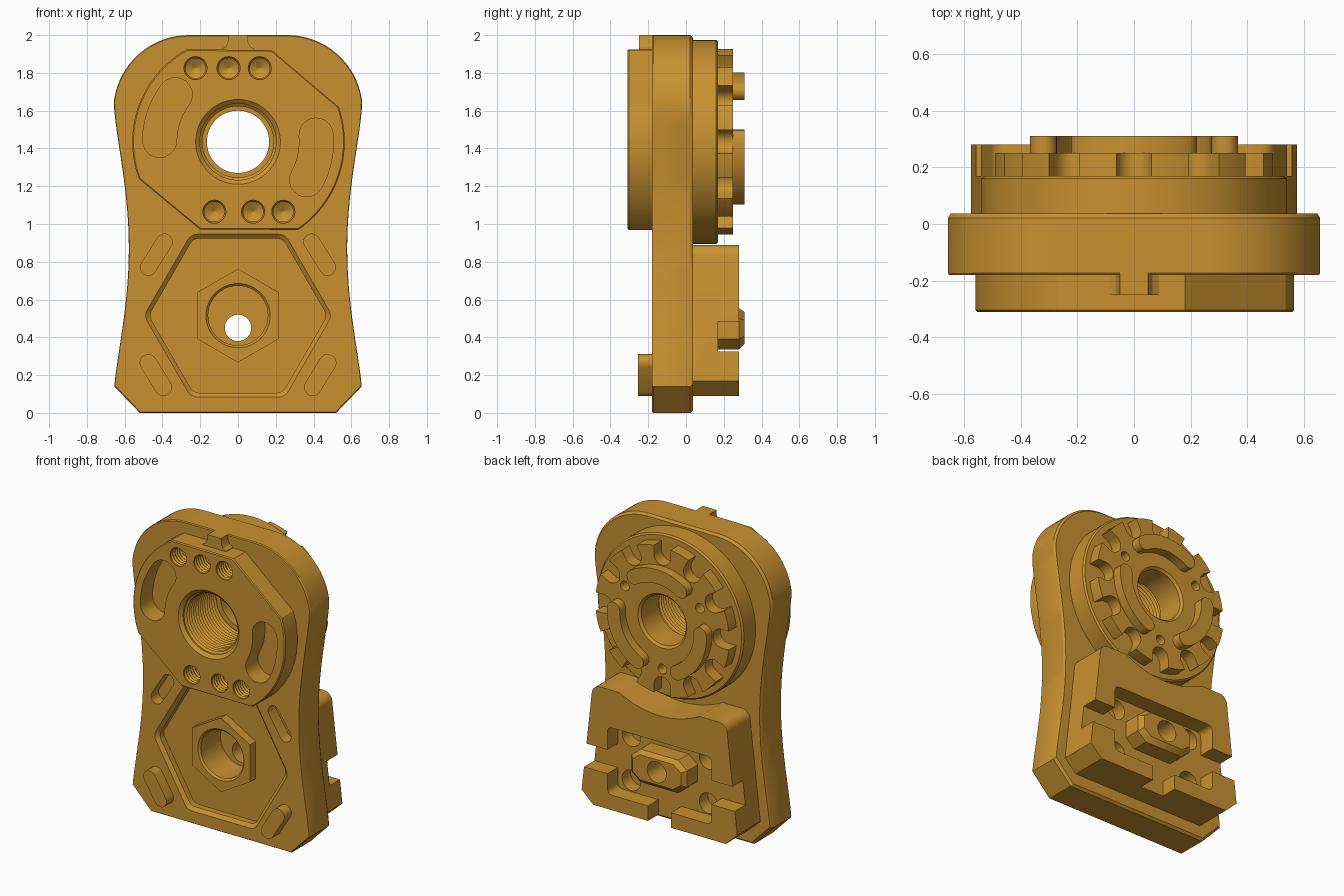
import bpy, bmesh
from math import sin, cos, pi, radians, sqrt
from mathutils import Vector

old = bpy.data.objects.get("Cube")
if old:
    bpy.data.objects.remove(old, do_unlink=True)

COLOUR = (0.58, 0.285, 0.03, 1)
gold = bpy.data.materials.new("golden_orange")
gold.use_nodes = True
gold.diffuse_color = COLOUR
gold.node_tree.nodes["Principled BSDF"].inputs["Base Color"].default_value = COLOUR

DIAL = (0, 1.435)      # centre of the round parts
HEX = (0, 0.515)       # centre of the hexagonal parts
FOOT = (0, 0.45)       # centre of the lower through hole


# ---- outline helpers, all in the x-z plane ----
def arc(c, r, a0, a1, n=16):
    return [(c[0] + r * cos(radians(a0 + (a1 - a0) * i / n)),
             c[1] + r * sin(radians(a0 + (a1 - a0) * i / n))) for i in range(n + 1)]


def circle(c, r, n=64):
    return arc(c, r, 0, 360, n)[:-1]


def hexagon(c, r, turn=0):
    return arc(c, r, turn, turn + 360, 6)[:-1]


def polar(c, r, a):
    return (c[0] + r * cos(radians(a)), c[1] + r * sin(radians(a)))


def capsule(p, q, r):
    d = Vector(q) - Vector(p)
    a = Vector((1, 0)).angle_signed(d) * -180 / pi
    return arc(q, r, a - 90, a + 90, 10) + arc(p, r, a + 90, a + 270, 10)


def arc_slot(c, r, w, a0, a1):
    h = w / 2
    return (arc(c, r + h, a0, a1, 20) + arc(polar(c, r, a1), h, a1, a1 + 180, 10)[1:-1]
            + arc(c, r - h, a1, a0, 20) + arc(polar(c, r, a0), h, a0 + 180, a0 + 360, 10)[1:-1])


def rect(x0, x1, z0, z1):
    return [(x0, z0), (x1, z0), (x1, z1), (x0, z1)]


def mirrored(half):
    return half + [(-x, z) for x, z in reversed(half)]


def rounded(pts, r, n=5):
    out = []
    for i, p in enumerate(pts):
        p = Vector(p)
        a = (Vector(pts[i - 1]) - p).normalized()
        b = (Vector(pts[(i + 1) % len(pts)]) - p).normalized()
        t = r / math_tan(a.angle(b) / 2)
        for k in range(n + 1):
            s = k / n
            out.append(tuple(p + a * t * (1 - s) ** 2 + b * t * s ** 2))
    return out


def math_tan(a):
    return sin(a) / cos(a)


def scaled(pts, c, k):
    return [(c[0] + (x - c[0]) * k, c[1] + (z - c[1]) * k) for x, z in pts]


# ---- solid helpers ----
def loft(name, *sections):
    bm = bmesh.new()
    rings = [[bm.verts.new((x, y, z)) for x, z in pts] for pts, y in sections]
    for a, b in zip(rings, rings[1:]):
        for i in range(len(a)):
            bm.faces.new((a[i - 1], a[i], b[i], b[i - 1]))
    bm.faces.new(rings[0])
    bm.faces.new(rings[-1])
    bmesh.ops.recalc_face_normals(bm, faces=bm.faces)
    me = bpy.data.meshes.new(name)
    bm.to_mesh(me)
    bm.free()
    me.materials.append(gold)
    ob = bpy.data.objects.new(name, me)
    bpy.context.collection.objects.link(ob)
    return ob


def prism(name, pts, y0, y1):
    return loft(name, (pts, y0), (pts, y1))


def turned(name, c, profile, n=48):
    return loft(name, *[(circle(c, r, n), y) for r, y in profile])


def cut(cutter, *targets):
    cutter.hide_render = True
    for ob in targets:
        mod = ob.modifiers.new("cut", "BOOLEAN")
        mod.operation, mod.solver, mod.object = "DIFFERENCE", "EXACT", cutter
        deps = bpy.context.evaluated_depsgraph_get()
        me = bpy.data.meshes.new_from_object(ob.evaluated_get(deps))
        ob.modifiers.clear()
        ob.data = me
    bpy.data.objects.remove(cutter, do_unlink=True)


def thread(r, y0, y1, turns, depth):
    step = (y1 - y0) / turns
    pts = []
    for i in range(turns):
        pts += [(r, y0 + i * step), (r - depth, y0 + (i + 0.5) * step)]
    return pts + [(r, y1)]


# ---- main plate with waisted sides ----
side = [(0.655 - 0.077 * sin(pi * i / 24) ** 1.2, 0.14 + 1.46 * i / 24) for i in range(25)]
outline = mirrored([(0.52, 0)] + side + arc((0.26, 1.6), 0.4, 8, 90, 16))
inner = scaled(outline, (0, 1), 0.986)
trim = scaled(outline, (0, 1), 0.995)
plate = loft("main_plate", (trim, -0.18), (outline, -0.173), (outline, 0.022), (inner, 0.037))

# ---- front disc with four flats, and the top tab ----
flat_disc = (arc(DIAL, 0.565, -55.5, 19, 24) + [(0.18, 1.92)]
             + arc(DIAL, 0.56, 119, 200.5, 24) + [(-0.2, 0.97)])
disc = loft("front_disc", (scaled(flat_disc, DIAL, 0.988), -0.31),
            (flat_disc, -0.303), (flat_disc, -0.17))
prism("top_tab", mirrored([(0.09, 1.9), (0.088, 1.925), (0.065, 1.94),
                           (0.052, 1.965), (0.05, 2.0)]), -0.25, -0.17)

# ---- back disc, toothed ring and raised arcs ----
back_disc = turned("back_disc", DIAL, [(0.54, 0.02), (0.54, 0.16), (0.53, 0.17)], 96)
ring = turned("toothed_ring", DIAL, [(0.495, 0.16), (0.495, 0.25)], 96)
for i in range(12):
    a = 30 * i
    notch = capsule(polar(DIAL, 0.435, a), polar(DIAL, 0.65, a), 0.062)
    cut(prism("notch", notch, 0.17, 0.3), ring)
for i, a in enumerate((90, 210, 330)):
    prism("raised_arc_%d" % (i + 1), arc_slot(DIAL, 0.32, 0.095, a - 33, a + 33), 0.24, 0.31)
    hole = [(0.032, 0.3), (0.032, 0.1), (0.002, 0.08)]
    cut(turned("pin_hole", polar(DIAL, 0.32, a + 60), hole, 20), ring, back_disc)

# ---- threaded bore through the discs ----
bore = ([(0.23, -0.32), (0.23, -0.315), (0.202, -0.29)]
        + thread(0.202, -0.28, 0.05, 14, 0.014)
        + [(0.165, 0.051), (0.165, 0.235), (0.185, 0.255), (0.185, 0.35)])
cut(turned("bore", DIAL, bore, 64), disc, plate, back_disc, ring)

# ---- kidney pockets and small threaded holes in the front disc ----
for a0, a1 in ((143, 179), (-29, 5)):
    cut(prism("kidney", arc_slot(DIAL, 0.415, 0.18, a0, a1), -0.4, -0.1), disc)
for x, z in ((-0.225, 1.825), (-0.05, 1.825), (0.115, 1.825),
             (-0.125, 1.065), (0.08, 1.065), (0.24, 1.065)):
    small = [(0.061, -0.33)] + thread(0.061, -0.3, -0.12, 8, 0.008) + [(0.002, -0.085)]
    cut(turned("small_hole", (x, z), small, 24), disc, plate)

# ---- hexagonal recess and nut-shaped boss on the front ----
recess = rounded(hexagon(HEX, 0.472), 0.06)
wide = scaled(recess, HEX, 1.08)
cut(loft("recess", (wide, -0.22), (wide, -0.19), (scaled(recess, HEX, 1.055), -0.18),
         (recess, -0.16), (recess, -0.12)), plate)
boss = prism("hexagonal_boss", hexagon(HEX, 0.248, 30), -0.18, -0.11)

# ---- slanted slots above and slanted pads below ----
for s, word in ((1, "left"), (-1, "right")):
    slot = capsule((s * 0.475, 0.77), (s * 0.39, 0.905), 0.042)
    cut(prism("slot", slot, -0.25, -0.1), plate)
    pad = capsule((s * 0.475, 0.265), (s * 0.395, 0.135), 0.046)
    prism(word + "_pad", pad, -0.255, -0.17)

# ---- back block: concave top, open cavity, side and bottom gaps ----
reach = sqrt(0.62 ** 2 - (DIAL[1] - 0.89) ** 2)
half = [(0.49, 0.09), (0.575, 0.17)] + arc((0.44, 0.83), 0.06, 5, 90, 8)
half += [(x, DIAL[1] - sqrt(0.62 ** 2 - x * x)) for x in [reach * (1 - i / 12.5) for i in range(13)]]
block = prism("back_block", mirrored(half), 0.02, 0.28)
cavity = rounded(rect(-0.385, 0.385, 0.19, 0.64), 0.04)
cut(prism("cavity", cavity, 0.17, 0.4), block)
cut(prism("side_gap", rect(-0.8, 0.8, 0.325, 0.485), 0.17, 0.4), block)
cut(prism("bottom_gap", rect(-0.085, 0.085, 0, 0.3), 0.17, 0.4), block)
for x in (-0.285, 0.285):
    for z in (0.265, 0.56):
        cut(turned("screw_hole", (x, z), [(0.068, 0.4), (0.068, 0.08)], 32), block)

# ---- long key in the cavity ----
key_half = [(0.14, 0.335), (0.205, 0.39), (0.205, 0.5), (0.14, 0.555)]
key_pts = mirrored(key_half)
key_top = [(x * 0.87, FOOT[1] + (z - 0.445) * 0.76) for x, z in key_pts]
key = loft("locating_key", (key_pts, 0.16), (key_pts, 0.28), (key_top, 0.31))

# ---- lower stepped hole ----
pocket = [(0.175, -0.2), (0.175, -0.185), (0.158, -0.168), (0.158, 0.04)]
cut(turned("pocket", HEX, pocket), boss, plate, block)
cut(turned("through_hole", FOOT, [(0.07, -0.2), (0.07, 0.4)], 40), plate, block, key)

# ---- smooth round walls, keep edges sharp ----
bpy.ops.object.select_all(action="DESELECT")
for ob in bpy.context.collection.objects:
    if ob.type == "MESH" and gold.name in ob.data.materials:
        ob.select_set(True)
        bpy.context.view_layer.objects.active = ob
bpy.ops.object.shade_smooth_by_angle(angle=radians(28))
